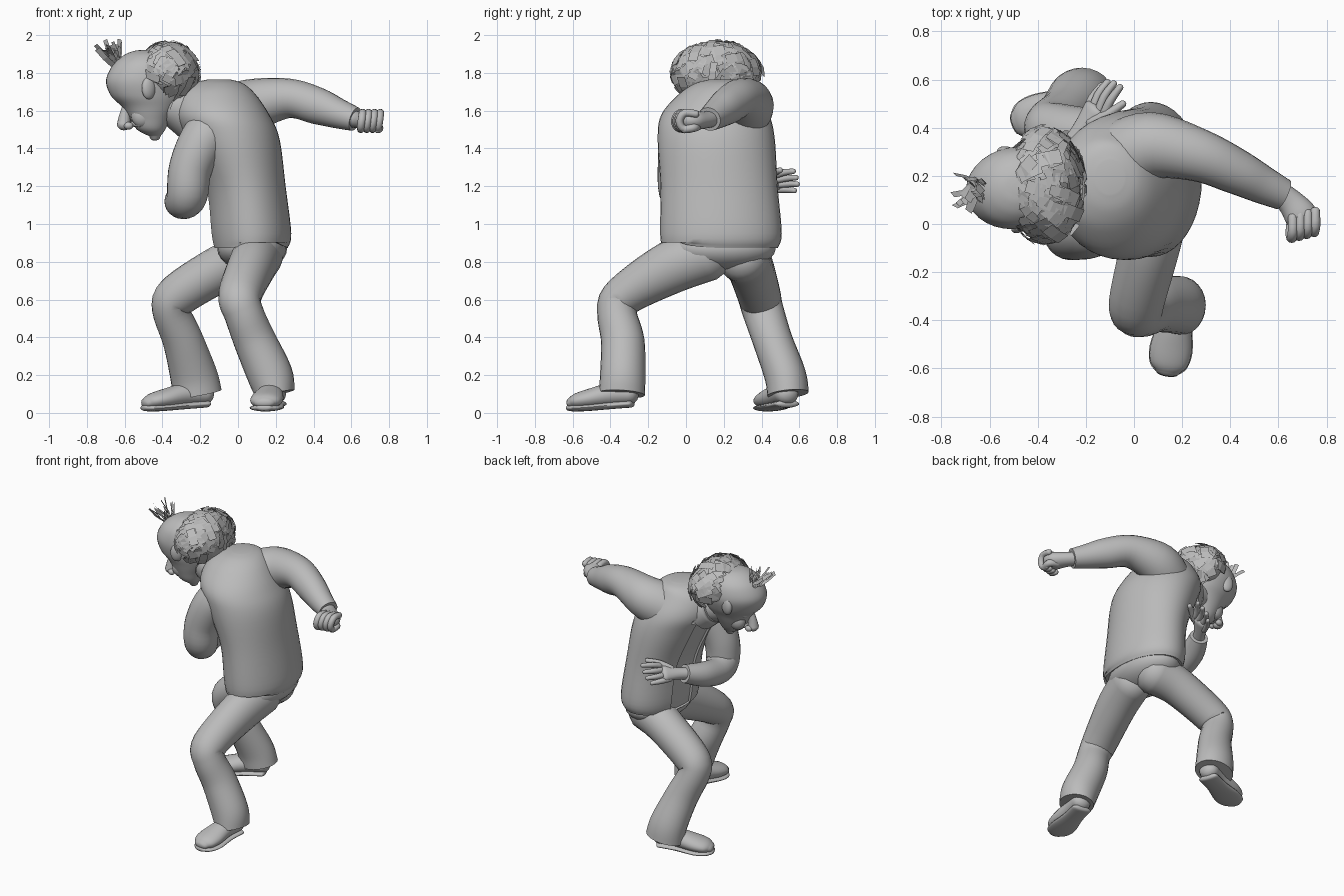
import bpy, bmesh, math, random
from mathutils import Vector as V, Matrix

random.seed(4)
if "Cube" in bpy.data.objects:
    bpy.data.objects.remove(bpy.data.objects["Cube"])

grey = bpy.data.materials.new("plain grey")
grey.use_nodes = True
grey.diffuse_color = (0.5, 0.5, 0.5, 1)
grey.node_tree.nodes["Principled BSDF"].inputs["Base Color"].default_value = (0.5, 0.5, 0.5, 1)


def finish(bm, name, angle=50):
    bmesh.ops.recalc_face_normals(bm, faces=bm.faces)
    mesh = bpy.data.meshes.new(name)
    bm.to_mesh(mesh)
    bm.free()
    mesh.materials.append(grey)
    ob = bpy.data.objects.new(name, mesh)
    bpy.context.collection.objects.link(ob)
    if angle:
        bpy.ops.object.select_all(action='DESELECT')
        ob.select_set(True)
        bpy.context.view_layer.objects.active = ob
        bpy.ops.object.shade_smooth_by_angle(angle=math.radians(angle))
    return ob


def smooth_path(rows, steps):
    """Catmull-Rom through rows of (x, y, z, a, b)."""
    rows = [list(r) + [r[3]] if len(r) == 4 else list(r) for r in rows]
    ext = [rows[0]] + rows + [rows[-1]]
    out = []
    for i in range(len(rows) - 1):
        p, q, r, s = ext[i:i + 4]
        for k in range(steps):
            t = k / steps
            out.append([0.5 * (2 * B + (C - A) * t + (2 * A - 5 * B + 4 * C - D) * t * t
                               + (3 * B - A - 3 * C + D) * t ** 3)
                        for A, B, C, D in zip(p, q, r, s)])
    return out + [rows[-1]]


def loft(name, rows, ref=(0, 0, 1), flat=False, ends=(True, True), sides=24, steps=5, edit=None):
    """Sweep ellipses along a path; ends tells which ends are rounded."""
    path = smooth_path(rows, steps)
    pts = [V(p[:3]) for p in path]
    rings = []
    for i, p in enumerate(path):
        t = (pts[min(i + 1, len(pts) - 1)] - pts[max(i - 1, 0)]).normalized()
        if flat:
            t = V((0, 0, 1))
        rings.append((pts[i], t, p[3], p[4]))
    for side, idx in ((0, 0), (1, -1)):
        if ends[side]:
            c, t, a, b = rings[idx]
            sign = 1 if side else -1
            for ang in (30, 55, 75, 86):
                s, k = math.sin(math.radians(ang)), math.cos(math.radians(ang))
                ring = (c + t * sign * s * min(a, b) * 0.8, t, a * k, b * k)
                rings.append(ring) if side else rings.insert(0, ring)
    bm = bmesh.new()
    loops = []
    for c, t, a, b in rings:
        u = V(ref)
        u = (u - t * u.dot(t)).normalized()
        w = t.cross(u)
        loops.append([bm.verts.new(c + u * a * math.cos(2 * math.pi * k / sides)
                                   + w * b * math.sin(2 * math.pi * k / sides)) for k in range(sides)])
    for lo, hi in zip(loops, loops[1:]):
        for k in range(sides):
            n = (k + 1) % sides
            bm.faces.new((lo[k], lo[n], hi[n], hi[k]))
    bm.faces.new(loops[0])
    bm.faces.new(loops[-1])
    if edit:
        edit(bm)
    return finish(bm, name)


def ball(name, loc, size, turn=0.0):
    bm = bmesh.new()
    bmesh.ops.create_uvsphere(bm, u_segments=24, v_segments=14, radius=1)
    bm.transform(Matrix.Translation(loc) @ Matrix.Rotation(turn, 4, 'Z') @ Matrix.Diagonal((*size, 1)))
    return finish(bm, name)


# Jacket with a recessed front opening and a hem lifted over the forward thigh
def tailor(bm):
    bmesh.ops.recalc_face_normals(bm, faces=bm.faces)
    strip = [f for f in bm.faces if len(f.verts) == 4 and f.calc_center_median().z < 1.55
             and f.normal.x < -0.8 and abs(f.calc_center_median().y - 0.22) < 0.09]
    bmesh.ops.inset_region(bm, faces=strip, thickness=0.004, depth=-0.012)
    for v in bm.verts:
        if v.co.z < .9:
            v.co.z += .05 * math.exp(-((v.co.x - .14) / .1) ** 2) * max(0, min(1, (.2 - v.co.y) * 4))


loft("jacket", [(.068, .18, .872, .195, .305), (.07, .185, .95, .212, .322), (.04, .175, 1.2, .212, .31),
                (-.03, .16, 1.45, .25, .31), (-.085, .155, 1.58, .25, .285), (-.11, .17, 1.69, .2, .205),
                (-.105, .19, 1.745, .13, .14), (-.1, .195, 1.765, .06, .07)],
     ref=(1, 0, 0), flat=True, ends=(False, False), sides=40, edit=tailor)
loft("neck", [(-.2, .17, 1.6, .12), (-.32, .16, 1.62, .11), (-.43, .15, 1.65, .1)])
loft("collar", [(-.24, .17, 1.58, .14, .15), (-.31, .16, 1.62, .125, .13), (-.345, .16, 1.635, .118, .12)],
     ends=(False, False))

# Sleeves
loft("outstretched_sleeve", [(-.04, .275, 1.575, .16), (.08, .325, 1.63, .14, .14), (.27, .285, 1.665, .105, .11),
                             (.42, .22, 1.625, .098, .095), (.53, .165, 1.585, .08, .08),
                             (.62, .122, 1.555, .064, .066)], ends=(True, False))
loft("bent_sleeve", [(-.06, .05, 1.54, .13), (-.17, -.01, 1.46, .128), (-.25, -.035, 1.3, .115),
                     (-.27, -.025, 1.15, .108), (-.3, .08, 1.12, .09), (-.29, .23, 1.15, .08),
                     (-.24, .36, 1.19, .06)], ref=(1, 0.2, 0), ends=(True, False))

# Closed hand
loft("fist_palm", [(.58, .15, 1.56, .045), (.645, .095, 1.55, .045, .055), (.69, .04, 1.548, .052, .068),
                   (.705, .005, 1.548, .045, .062)])
for i in range(4):
    x, y = .66 + i * .031, i * .008
    loft("fist_finger", [(x, y + .03, 1.582, .02), (x, y - .03, 1.588, .021), (x - .005, y - .058, 1.55, .021),
                         (x - .01, y - .045, 1.51, .02), (x - .01, y - .005, 1.5, .019)],
         ref=(1, 0, 0), sides=12, steps=3)
loft("fist_thumb", [(.69, .06, 1.52, .026), (.745, .04, 1.51, .023), (.74, -.01, 1.5, .02)], sides=12)

# Open hand
loft("open_palm", [(-.26, .33, 1.185, .04), (-.215, .4, 1.2, .034, .04), (-.165, .475, 1.218, .03, .056)],
     ref=(-.6, .2, .75))
for i in range(4):
    x, z, tip = -.2 + i * .026, 1.182 + i * .024, .6 - .015 * abs(i - 1.3)
    loft("open_finger", [(x, .46, z, .019), (x + .025, tip - .06, z + i * .006, .018),
                         (x + .065, tip - .005, z + i * .01 - .005, .014)], sides=12, steps=3)
loft("open_thumb", [(-.18, .42, 1.23, .024), (-.11, .455, 1.265, .021), (-.045, .5, 1.285, .015)], sides=12)

# Trousers
ball("trouser_seat", (.075, .19, .87), (.185, .285, .12))
loft("forward_trouser_leg", [(.11, .12, .84, .13, .14), (.07, -.08, .77, .125, .14), (.01, -.33, .62, .115, .11),
                             (.03, -.365, .53, .105, .105), (.09, -.335, .38, .112, .115),
                             (.17, -.335, .2, .12, .12), (.195, -.34, .1, .105, .122)],
     ref=(1, 0, 0), ends=(True, False))
loft("rear_trouser_leg", [(.08, .3, .83, .14), (-.08, .34, .77, .125), (-.31, .385, .63, .115),
                          (-.355, .405, .55, .1, .11), (-.29, .46, .38, .108, .105),
                          (-.235, .525, .2, .125, .11), (-.215, .54, .1, .13, .11)],
     ref=(1, 0, 0), ends=(True, False))


# Shoes and soles
def shoe(name, heel, toe):
    heel, toe = V(heel), V(toe)

    def row(f, z, a, b):
        p = heel.lerp(toe, f)
        return (p.x, p.y, p.z + z, a, b)
    loft(name + "_shoe", [row(.14, .045, .056, .064), row(.4, .05, .06, .068), row(.68, .036, .052, .086),
                          row(.85, .028, .042, .08), row(.93, .02, .03, .055)])
    loft(name + "_sole", [row(.13, -.008, .02, .067), row(.4, -.008, .02, .07), row(.7, -.01, .019, .09),
                          row(.88, -.008, .018, .078), row(.965, -.004, .016, .045)])


shoe("forward", (.2, -.24, .06), (.135, -.635, .03))
shoe("rear", (-.12, .555, .06), (-.51, .41, .03))

# Head and face
loft("head", [(-.44, .135, 1.465, .03, .03), (-.46, .13, 1.5, .075, .07), (-.465, .135, 1.56, .11, .1),
              (-.465, .14, 1.62, .15, .125), (-.48, .145, 1.68, .195, .152), (-.49, .15, 1.76, .21, .17),
              (-.487, .15, 1.84, .178, .155), (-.485, .15, 1.89, .125, .115), (-.485, .15, 1.915, .07, .065),
              (-.485, .15, 1.922, .02, .02)],
     ref=(.98, .18, 0), flat=True, ends=(True, False), sides=32)
loft("nose", [(-.59, .12, 1.63, .02, .02), (-.6, .115, 1.57, .03, .028), (-.605, .113, 1.525, .036, .036)],
     ref=(1, 0, 0), sides=16)
for s in (-1, 1):
    side = V((-.18, .98, 0)) * s
    ball("nostril", V((-.585, .115, 1.52)) + side * .03, (.025, .02, .02))
    ball("eye", V((-.57, .128, 1.635)) + side * .055, (.03, .032, .024))
    brow = V((-.602, .123, 1.665))
    loft("brow", [(*(brow + side * .02), .016), (*(brow + side * .06 + V((.014, 0, .012))), .016),
                  (*(brow + side * .1 + V((.045, 0, 0))), .012)], sides=10)
    ball("cheek", V((-.515, .13, 1.575)) + side * .05, (.06, .045, .065))
    ball("ear", V((-.5, .145, 1.72)) + side * .155, (.042, .025, .06), .18 - s * .4)
loft("lips", [(-.52, .07, 1.525, .012), (-.562, .115, 1.53, .014), (-.535, .17, 1.525, .012)], sides=10)


# Hair made of short flat locks
def lock(bm, root, along, normal, length, width):
    across = along.cross(normal).normalized() * width / 2
    prev = None
    for k in range(3):
        f = k / 2
        c = root + along * length * f - normal * length * 0.25 * f * f
        pair = [bm.verts.new(c - across), bm.verts.new(c + across)]
        if prev:
            bm.faces.new((prev[0], prev[1], pair[1], pair[0]))
        prev = pair


centre, radii = V((-.37, .16, 1.8)), V((.15, .22, .15))
ball("hair_base", centre, radii * .95)
bm = bmesh.new()
made = 0
while made < 230:
    d = V([random.gauss(0, 1) for _ in range(3)]).normalized()
    if d.x < -.6 or d.z < -.75 or (d.x < .1 and d.z < -.35):
        continue
    root = centre + V([a * b for a, b in zip(d, radii)])
    n = V([a / b for a, b in zip(d, radii)]).normalized()
    flow = V((.7, d.y * .8, -.4)) + V([random.uniform(-.3, .3) for _ in range(3)])
    flow = (flow - n * flow.dot(n)).normalized()
    lock(bm, root + n * random.uniform(0, .02) - flow * .05, (flow + n * random.uniform(-.1, .35)).normalized(),
         n, random.uniform(.08, .13), random.uniform(.035, .065))
    made += 1
finish(bm, "hair_locks", 0)

bm = bmesh.new()
for i in range(26):
    d = V((random.uniform(-.8, .4), random.uniform(-.7, .7), random.uniform(.35, 1.2))).normalized()
    root = V((-.65, .15, 1.84)) + V((random.uniform(-.02, .03), random.uniform(-.03, .03), 0))
    lock(bm, root, d, d.orthogonal().normalized(), random.uniform(.08, .145), random.uniform(.022, .036))
finish(bm, "forelock", 0)
